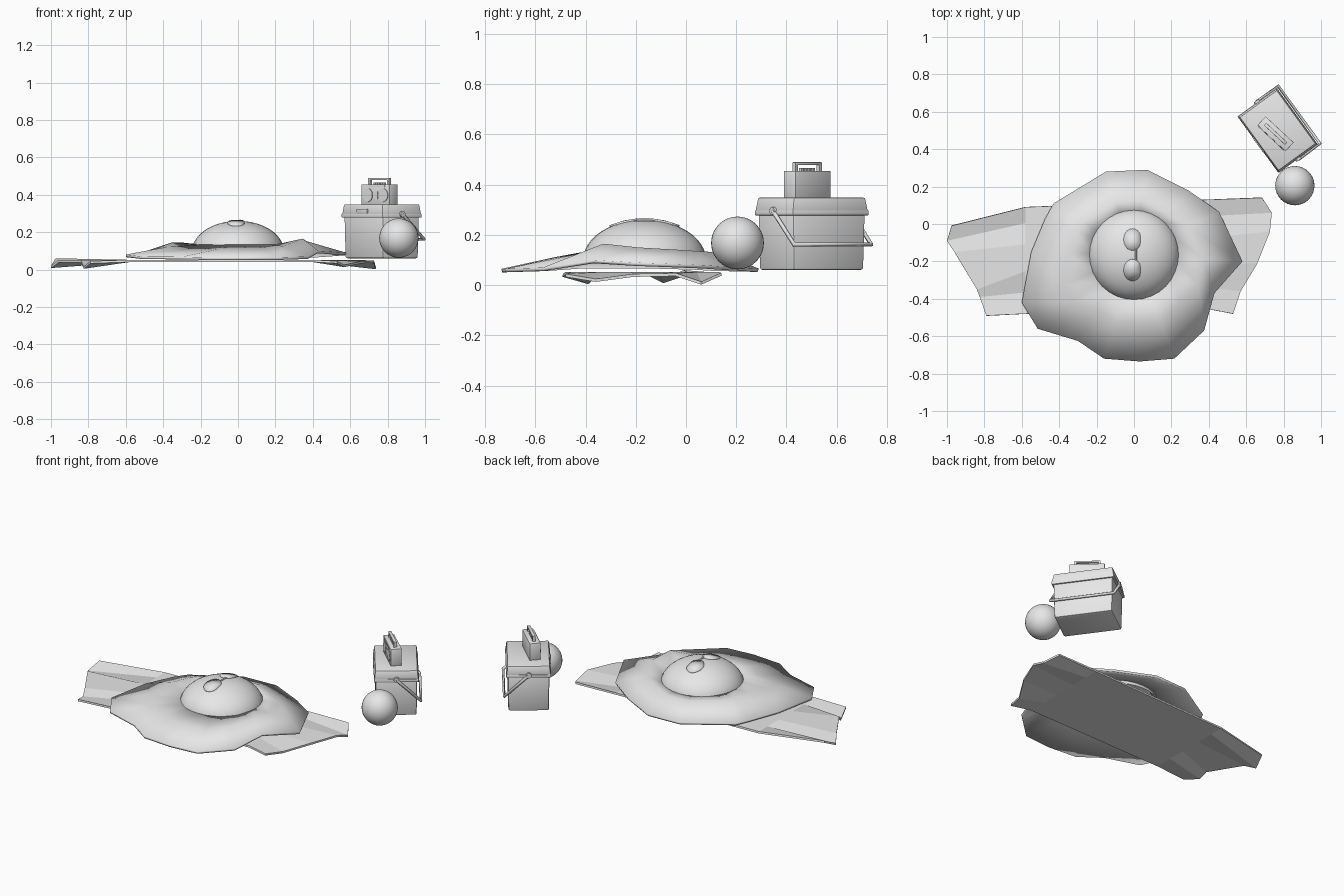
import bpy, bmesh, math
from mathutils import Matrix, Vector

old = bpy.data.objects.get("Cube")
if old:
    bpy.data.objects.remove(old)

grey = bpy.data.materials.new("plain_grey")
grey.use_nodes = True
grey.diffuse_color = (0.8, 0.8, 0.8, 1)
grey.node_tree.nodes["Principled BSDF"].inputs["Base Color"].default_value = (0.8, 0.8, 0.8, 1)


def place(name, data, frame=Matrix()):
    data.materials.append(grey)
    ob = bpy.data.objects.new(name, data)
    bpy.context.collection.objects.link(ob)
    ob.matrix_world = frame
    return ob


def smooth(ob, degrees=30):
    bpy.ops.object.select_all(action='DESELECT')
    ob.select_set(True)
    bpy.context.view_layer.objects.active = ob
    bpy.ops.object.shade_smooth_by_angle(angle=math.radians(degrees))
    return ob


def mesh_object(name, verts, faces, frame=Matrix(), thickness=0):
    me = bpy.data.meshes.new(name)
    me.from_pydata([tuple(v) for v in verts], [], faces)
    ob = place(name, me, frame)
    if thickness:
        mod = ob.modifiers.new("thickness", 'SOLIDIFY')
        mod.thickness = thickness
        mod.offset = -1
    return ob


def bm_object(name, bm, frame=Matrix()):
    me = bpy.data.meshes.new(name)
    bm.to_mesh(me)
    bm.free()
    return place(name, me, frame)


def tapered_box(name, frame, size, center, top=1.0, bevel=0.0):
    """Box whose upper end is scaled by top."""
    bm = bmesh.new()
    bmesh.ops.create_cube(bm, size=1)
    for v in bm.verts:
        k = top if v.co.z > 0 else 1
        v.co = Vector((v.co.x * size[0] * k, v.co.y * size[1] * k, v.co.z * size[2])) + Vector(center)
    if bevel:
        bmesh.ops.bevel(bm, geom=bm.edges[:], offset=bevel, segments=2, profile=0.5, affect='EDGES')
    return smooth(bm_object(name, bm, frame))


def rod(name, frame, points, radius):
    cu = bpy.data.curves.new(name, 'CURVE')
    cu.dimensions = '3D'
    cu.bevel_depth = radius
    cu.bevel_resolution = 1
    cu.use_fill_caps = True
    sp = cu.splines.new('POLY')
    sp.points.add(len(points) - 1)
    for p, co in zip(sp.points, points):
        p.co = (*co, 1)
    return place(name, cu, frame)


def disc(name, frame, radius, depth, center, axis):
    bm = bmesh.new()
    bmesh.ops.create_cone(bm, cap_ends=True, segments=24, radius1=radius, radius2=radius, depth=depth,
                          matrix=Matrix.Translation(center) @ Matrix.Rotation(math.pi / 2, 4, axis))
    return smooth(bm_object(name, bm, frame))


# Creased towel: shaped ends joined by two flat middle columns
left_end = [(-.975, -.01, .06), (-1, -.09, .02), (-.96, -.15, .05),
            (-.84, -.35, .05), (-.825, -.39, .016), (-.79, -.49, .045)]
right_end = [(.685, .14, .05), (.737, .06, .014), (.727, -.04, .048),
             (.66, -.21, .045), (.57, -.36, .025), (.53, -.48, .045)]
steps = [0, .15, .35, .6, .8, 1]


def middle(x, back, front):
    return [(x, back + (front - back) * t, .052) for t in steps]


columns = [left_end, middle(-.58, .09, -.48), middle(.4, .13, -.455), right_end]
n = len(steps)
faces = [(c * n + r, c * n + r + 1, (c + 1) * n + r + 1, (c + 1) * n + r)
         for c in range(len(columns) - 1) for r in range(n - 1)]
mesh_object("towel", [p for col in columns for p in col], faces, thickness=.012)

# Irregular sand mound: rim, shoulder ring and inner ring
rim = [(-.43, .11, .07), (-.475, .03, .075), (-.55, -.15, .08), (-.6, -.42, .08),
       (-.515, -.56, .07), (-.3, -.625, .068), (-.16, -.72, .065), (.03, -.735, .065),
       (.215, -.72, .065), (.375, -.57, .07), (.43, -.37, .1), (.58, -.2, .09),
       (.455, .065, .08), (.29, .18, .072), (.07, .29, .066), (-.15, .28, .066)]
shoulder = [.14, .145, .145, .12, .1, .1, .11, .11, .11, .125, .165, .15, .14, .135, .13, .13]
cx, cy = 0, -.165
rings = [[], [], []]
for (x, y, z), h in zip(rim, shoulder):
    k = .8 if h > .16 else .64
    d = Vector((x - cx, y - cy)).normalized() * .23
    rings[0].append((x, y, z))
    rings[1].append((cx + (x - cx) * k, cy + (y - cy) * k, h))
    rings[2].append((cx + d.x, cy + d.y, .135))
m = len(rim)
faces = [(r * m + i, r * m + (i + 1) % m, (r + 1) * m + (i + 1) % m, (r + 1) * m + i)
         for r in range(2) for i in range(m)]
smooth(mesh_object("sand_mound", [p for ring in rings for p in ring], faces, thickness=.014), 40)

# Smooth dome on the mound
DOME_R, DOME_H, DOME_Z = .245, .16, .1
bm = bmesh.new()
bmesh.ops.create_uvsphere(bm, u_segments=32, v_segments=24, radius=1)
bmesh.ops.delete(bm, geom=[v for v in bm.verts if v.co.z < -.01], context='VERTS')
bmesh.ops.scale(bm, vec=(DOME_R, DOME_R, DOME_H), verts=bm.verts[:])
bmesh.ops.translate(bm, vec=(cx, cy, DOME_Z), verts=bm.verts[:])
smooth(bm_object("dome", bm), 60)


def on_dome(x, y, lift):
    q = (x * x + (y - cy) ** 2) / DOME_R ** 2
    return (x, y, DOME_Z + DOME_H * math.sqrt(max(0, 1 - q)) + lift)


# Sunglasses resting on the dome
for side, word in ((1, "back"), (-1, "front")):
    y0 = cy + side * .082
    count = 20
    verts = [on_dome(-.008, y0, .007)]
    for i in range(count):
        a = 2 * math.pi * i / count
        x = max(-.05, .048 * math.cos(a)) - .008
        verts.append(on_dome(min(x, .034), y0 + .058 * math.sin(a), .007))
    faces = [(0, i + 1, (i + 1) % count + 1) for i in range(count)]
    smooth(mesh_object(word + "_lens", verts, faces, thickness=.012))
rod("glasses_bridge", Matrix(), [on_dome(.01, cy + t * .03, .003) for t in (-1, 0, 1)], .005)

# Beach ball
bm = bmesh.new()
bmesh.ops.create_uvsphere(bm, u_segments=32, v_segments=20, radius=.105,
                          matrix=Matrix.Translation((.86, .205, .168)))
smooth(bm_object("ball", bm), 60)

# Cool box with lid, latch and hanging handle
box = Matrix.Translation((.768, .5, 0)) @ Matrix.Rotation(math.radians(-54), 4, 'Z')
tapered_box("cooler_body", box, (.345, .235, .23), (0, 0, .175), 1.03, .01)
tapered_box("cooler_lid_flange", box, (.373, .26, .02), (0, 0, .288), 1, .003)
tapered_box("cooler_lid", box, (.371, .258, .055), (0, 0, .321), .95, .006)
tapered_box("cooler_latch", box, (.1, .012, .025), (0, -.126, .312), 1, .003)
bar_y, bar_z = .142, .162
rod("cooler_handle", box, [(-.19, 0, .295), (-.19, bar_y, bar_z),
                           (.19, bar_y, bar_z), (.19, 0, .295)], .009)
for s, word in ((-1, "back"), (1, "front")):
    disc(word + "_handle_pivot", box, .016, .02, (s * .186, 0, .295), 'Y')

# Portable radio on the lid
radio = Matrix.Translation((.757, .482, .348)) @ Matrix.Rotation(math.radians(-43), 4, 'Z')
tapered_box("radio_body", radio, (.205, .064, .107), (0, 0, .0535), 1, .002)
for s, word in ((-1, "left"), (1, "right")):
    disc(word + "_speaker", radio, .036, .008, (s * .056, -.032, .05), 'X')
tapered_box("radio_tape_door", radio, (.036, .006, .04), (0, -.032, .05))
tapered_box("radio_dial", radio, (.14, .006, .01), (0, -.032, .097))
for s, word in ((-1, "left"), (1, "right")):
    tapered_box(word + "_radio_handle_post", radio, (.013, .018, .036), (s * .07, 0, .122))
tapered_box("radio_handle_grip", radio, (.153, .018, .011), (0, 0, .136), 1, .002)
for i in range(5):
    tapered_box("radio_button_" + str(i + 1), radio, (.011, .014, .012), ((i - 2) * .017, 0, .112))
